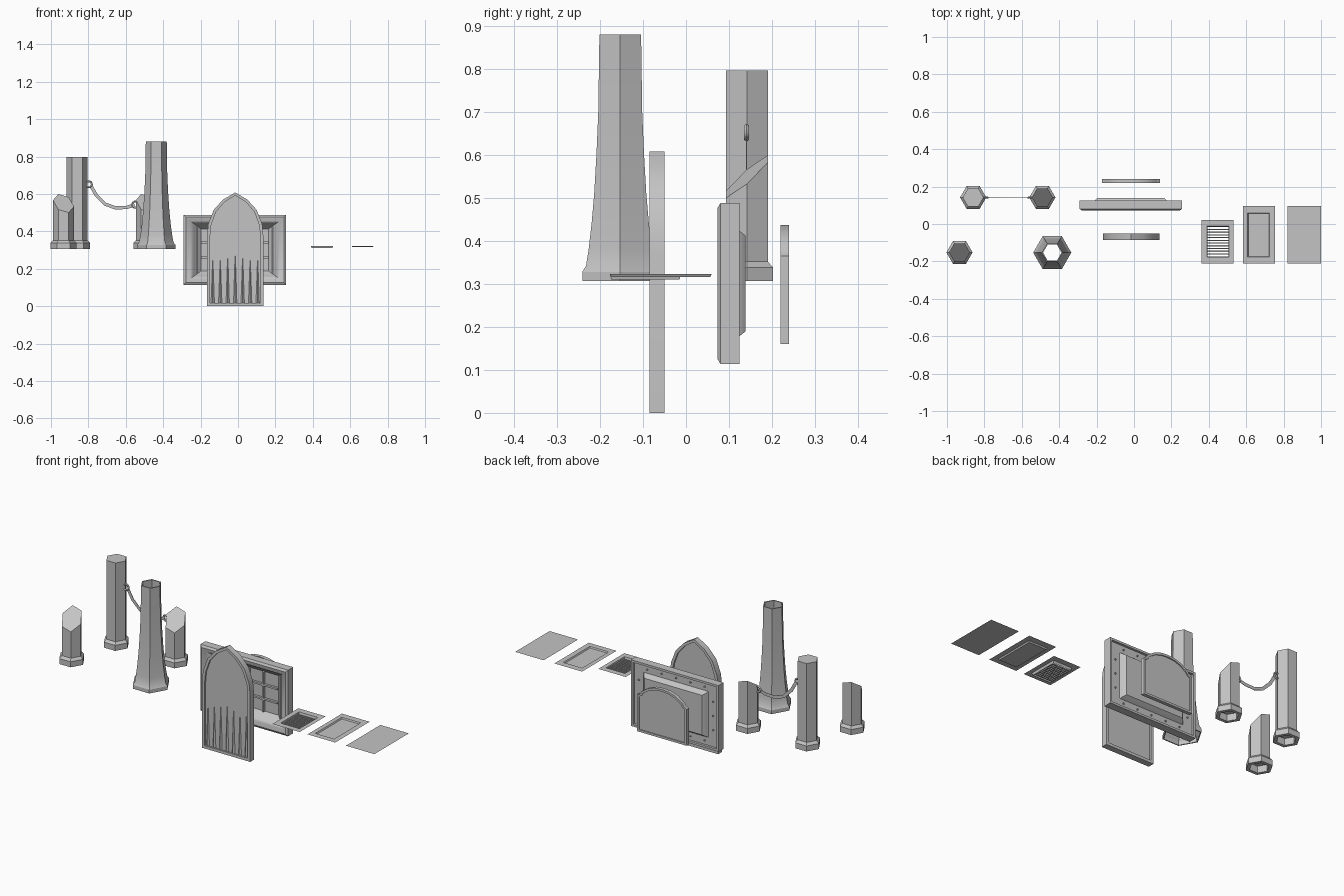
import bpy, bmesh, math
from mathutils import Vector

cube = bpy.data.objects.get("Cube")
if cube:
    bpy.data.objects.remove(cube, do_unlink=True)

stone = bpy.data.materials.new("stone_grey")
stone.use_nodes = True
GREY = (0.55, 0.55, 0.55, 1)
stone.diffuse_color = GREY
stone.node_tree.nodes["Principled BSDF"].inputs["Base Color"].default_value = GREY
parts = []


def finish(name, bm):
    bmesh.ops.recalc_face_normals(bm, faces=bm.faces)
    mesh = bpy.data.meshes.new(name)
    bm.to_mesh(mesh)
    bm.free()
    mesh.materials.append(stone)
    obj = bpy.data.objects.new(name, mesh)
    bpy.context.collection.objects.link(obj)
    parts.append(obj)
    return obj


def loft(name, loops, cap_start=True, cap_end=True, closed=False):
    """Skin a row of equal loops."""
    bm = bmesh.new()
    rows = [[bm.verts.new(p) for p in loop] for loop in loops]
    pairs = list(zip(rows, rows[1:]))
    if closed:
        pairs.append((rows[-1], rows[0]))
    for a, b in pairs:
        for i in range(len(a)):
            j = (i + 1) % len(a)
            bm.faces.new((a[i], a[j], b[j], b[i]))
    if cap_start and not closed:
        bm.faces.new(rows[0])
    if cap_end and not closed:
        bm.faces.new(rows[-1])
    return finish(name, bm)


def box(name, center, size):
    bm = bmesh.new()
    bmesh.ops.create_cube(bm, size=1)
    bmesh.ops.scale(bm, vec=size, verts=bm.verts)
    bmesh.ops.translate(bm, vec=center, verts=bm.verts)
    return finish(name, bm)


def cone(name, center, r1, r2, depth, sides, lying=False):
    bm = bmesh.new()
    bmesh.ops.create_cone(bm, cap_ends=True, segments=sides,
                          radius1=r1, radius2=r2, depth=depth)
    obj = finish(name, bm)
    obj.location = center
    if lying:
        obj.rotation_euler.x = math.pi / 2
    return obj


def hexagon(cx, cy, r, z, slope=(0, 0)):
    loop = []
    for i in range(6):
        x, y = r * math.cos(i * math.pi / 3), r * math.sin(i * math.pi / 3)
        loop.append((cx + x, cy + y, z + slope[0] * x + slope[1] * y))
    return loop


# Hexagonal pillars: one whole, two broken off at a slant
GROUND = 0.307


def pillar(name, cx, cy, top, slope=(0, 0)):
    profile = [(0.05, 0.345), (0.05, GROUND), (0.07, GROUND), (0.07, 0.338), (0.056, 0.352)]
    loops = [hexagon(cx, cy, r, z) for r, z in profile]
    loft(name, loops + [hexagon(cx, cy, 0.056, top, slope)])


pillar("whole_pillar", -0.86, 0.142, 0.797)
pillar("broken_pillar_front", -0.933, -0.152, 0.55, (-0.3, 0.85))
pillar("broken_pillar_back", -0.49, 0.142, 0.55, (-0.3, 0.85))

# Tall flared pillar, hollow all the way through
flare = [(0.102, GROUND), (0.102, 0.328), (0.092, 0.342), (0.085, 0.38), (0.077, 0.44),
         (0.07, 0.51), (0.064, 0.6), (0.059, 0.7), (0.056, 0.88)]
shell = flare + [(r - 0.007, z) for r, z in reversed(flare)]
loft("flared_pillar", [hexagon(-0.437, -0.153, r, z) for r, z in shell], closed=True)

# Rings and the flat chain hanging between them
for x, z in ((-0.798, 0.652), (-0.549, 0.543)):
    bpy.ops.mesh.primitive_torus_add(location=(x, 0.141, z), rotation=(math.pi / 2, 0, 0),
                                     major_segments=10, minor_segments=5,
                                     major_radius=0.016, minor_radius=0.006)
    ring = bpy.context.object
    ring.name = "chain_ring"
    ring.data.materials.append(stone)
    parts.append(ring)

path = [Vector(p) for p in ((-0.785, 0.641), (-0.757, 0.592), (-0.709, 0.545),
                            (-0.655, 0.526), (-0.596, 0.528), (-0.553, 0.541))]
chain = []
for i, p in enumerate(path):
    t = (path[min(i + 1, len(path) - 1)] - path[max(i - 1, 0)]).normalized()
    n = Vector((-t.y, t.x)) * 0.009
    chain.append([(p.x + s * n.x, 0.141 + d, p.y + s * n.y)
                  for s, d in ((1, -0.001), (1, 0.001), (-1, 0.001), (-1, -0.001))])
loft("hanging_chain", chain)


# Arched slabs: a rim around a recessed field on both faces
def arched_slab(name, cx, half, front, back, recess, rim):
    outline = half + [(-x, z) for x, z in reversed(half) if x > 0]
    width, bottom, top = half[0][0], half[0][1], half[-1][1]

    def ring_at(inset, y):
        kx = 1 - inset / width
        kz = 1 - 2 * inset / (top - bottom)
        return [(cx + x * kx, y, bottom + inset + (z - bottom) * kz) for x, z in outline]

    loft(name, [ring_at(rim, front + recess), ring_at(rim, front), ring_at(0, front),
                ring_at(0, back), ring_at(rim, back), ring_at(rim, back - recess)])


arched_slab("pointed_gate", -0.015,
            [(0.151, 0), (0.151, 0.37), (0.144, 0.44), (0.115, 0.515), (0.065, 0.57), (0, 0.608)],
            -0.085, -0.05, 0.01, 0.016)
arched_slab("rounded_panel", -0.017,
            [(0.155, 0.16), (0.155, 0.365), (0.138, 0.375), (0.128, 0.392), (0.085, 0.42),
             (0.045, 0.433), (0, 0.437)],
            0.22, 0.24, 0.006, 0.012)

# Thin spikes along the foot of the gate
for i in range(7):
    height = 0.25 - 0.012 * min(abs(i - 3), 2)
    cone("gate_spike", (-0.135 + i * 0.04, -0.075, 0.018 + height / 2),
         0.009, 0.001, height, 4)

# Window: moulded frame, splayed reveal and backing
WX, WZ = -0.017, 0.301


def upright(hx, hz, y):
    return [(WX + sx * hx, y, WZ + sz * hz)
            for sx, sz in ((-1, -1), (1, -1), (1, 1), (-1, 1))]


section = [(0.18, 0.112, 0.13), (0.218, 0.14, 0.1), (0.224, 0.144, 0.092),
           (0.24, 0.155, 0.08), (0.262, 0.175, 0.073), (0.274, 0.187, 0.08),
           (0.274, 0.187, 0.125), (0.262, 0.175, 0.125), (0.262, 0.175, 0.112),
           (0.2, 0.13, 0.112), (0.194, 0.122, 0.125), (0.18, 0.112, 0.138)]
loft("window_frame", [upright(*s) for s in section])

# Window bars
for k in (-1, 0, 1):
    box("window_upright_bar", (WX + k * 0.09, 0.124, WZ), (0.01, 0.014, 0.224))
for k in (-1, 1):
    box("window_cross_bar", (WX, 0.124, WZ + k * 0.04), (0.36, 0.014, 0.01))

# Rivets on the back of the frame
for side in (-1, 1):
    for k in range(5):
        cone("frame_rivet", (WX + (k - 2) * 0.09, 0.114, WZ + side * 0.152),
             0.005, 0.005, 0.008, 6, True)
    for k in (-1, 0, 1):
        cone("frame_rivet", (WX + side * 0.232, 0.114, WZ + k * 0.08),
             0.005, 0.005, 0.008, 6, True)

# Floor plates: thin sheets, one sunken and one with a slatted grate
PLATE = 0.323


def flat_rect(x0, x1, y0, y1, z):
    return [(x0, y0, z), (x1, y0, z), (x1, y1, z), (x0, y1, z)]


loft("plain_plate", [flat_rect(0.822, 1.0, -0.21, 0.097, PLATE)], cap_end=False)
loft("sunken_plate", [flat_rect(0.582, 0.755, -0.21, 0.097, PLATE),
                      flat_rect(0.607, 0.725, -0.177, 0.06, PLATE),
                      flat_rect(0.611, 0.721, -0.173, 0.056, 0.316)], cap_start=False)
loft("grate_plate", [flat_rect(0.362, 0.533, -0.21, 0.022, PLATE),
                     flat_rect(0.39, 0.508, -0.177, -0.012, PLATE),
                     flat_rect(0.393, 0.505, -0.174, -0.015, 0.31)],
     cap_start=False, cap_end=False)
for i in range(10):
    box("grate_slat", (0.449, -0.16 + i * 0.0145, 0.314), (0.112, 0.006, 0.006))

# Smooth the gentle bends, keep the corners sharp
bpy.ops.object.select_all(action='DESELECT')
for obj in parts:
    obj.select_set(True)
bpy.context.view_layer.objects.active = parts[0]
bpy.ops.object.shade_smooth_by_angle(angle=math.radians(30))
